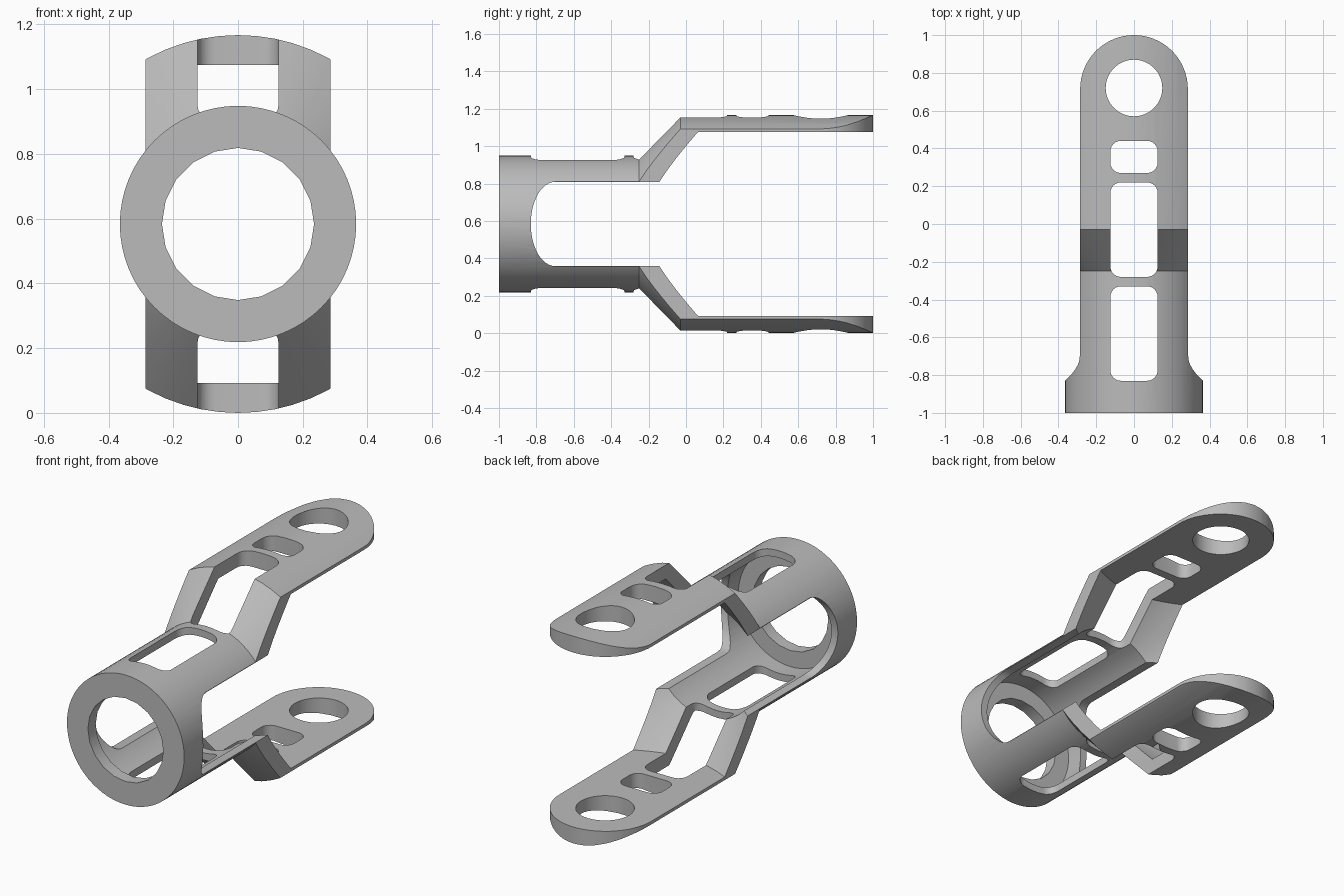
import bpy, bmesh, math

if "Cube" in bpy.data.objects:
    bpy.data.objects.remove(bpy.data.objects["Cube"])

AXIS_Z = 0.5835      # height of the tube axis
ARM_HALF = 0.285     # half width of the arms


def finish(name, bm):
    bmesh.ops.recalc_face_normals(bm, faces=bm.faces)
    mesh = bpy.data.meshes.new(name)
    bm.to_mesh(mesh)
    bm.free()
    obj = bpy.data.objects.new(name, mesh)
    bpy.context.collection.objects.link(obj)
    return obj


def revolve(name, profile, sides):
    """Solid of revolution about y from (y, radius) rings."""
    bm = bmesh.new()
    rings = []
    for y, r in profile:
        rings.append([bm.verts.new((r * math.cos(math.tau * i / sides), y,
                                    r * math.sin(math.tau * i / sides)))
                      for i in range(sides)])
    for a, b in zip(rings, rings[1:]):
        for i in range(sides):
            j = (i + 1) % sides
            bm.faces.new((a[i], a[j], b[j], b[i]))
    bm.faces.new(rings[0])
    bm.faces.new(rings[-1])
    return finish(name, bm)


def prism(name, outline, axis, half):
    """Extrude a 2D outline: (x, y) along z, or (y, z) along x."""
    bm = bmesh.new()
    place = (lambda p, h: (p[0], p[1], h)) if axis == 'Z' else (lambda p, h: (h, p[0], p[1]))
    low = [bm.verts.new(place(p, -half)) for p in outline]
    high = [bm.verts.new(place(p, half)) for p in outline]
    n = len(outline)
    bm.faces.new(low)
    bm.faces.new(high)
    for i in range(n):
        j = (i + 1) % n
        bm.faces.new((low[i], low[j], high[j], high[i]))
    return finish(name, bm)


def arc(cx, cy, rx, ry, start, end, steps):
    pts = []
    for i in range(steps + 1):
        a = math.radians(start + (end - start) * i / steps)
        pts.append((cx + rx * math.cos(a), cy + ry * math.sin(a)))
    return pts


def slot_outline(y0, y1, half, r):
    pts = []
    for cx, cy, a in ((half - r, y1 - r, 0), (r - half, y1 - r, 90),
                      (r - half, y0 + r, 180), (half - r, y0 + r, 270)):
        pts += arc(cx, cy, r, r, a, a + 90, 6)
    return pts


def combine(target, cutter, operation):
    mod = target.modifiers.new("cut", 'BOOLEAN')
    mod.operation = operation
    mod.solver = 'EXACT'
    mod.object = cutter
    bpy.context.view_layer.objects.active = target
    bpy.ops.object.modifier_apply(modifier=mod.name)
    bpy.data.objects.remove(cutter)


# Outer envelope: tube, flare and wide arm section
fork = revolve("fork_bracket", [(-1, 0.365), (-0.25, 0.365), (-0.03, AXIS_Z), (1.1, AXIS_Z)], 64)

# Plan outline: full tube collar, then narrow arms with a round end
plan = [(-0.7, -1.2), (0.7, -1.2), (0.7, -0.70), (ARM_HALF, -0.70)]
plan += arc(0, 0.715, ARM_HALF, ARM_HALF, 0, 180, 32)
plan += [(-ARM_HALF, -0.70), (-0.7, -0.70)]
combine(fork, prism("plan_cutter", plan, 'Z', 1), 'INTERSECT')

# Inner cavity: bore, flare and flat inner arm faces
cavity = revolve("cavity", [(-0.93, 0.325), (-0.18, 0.325), (0.24, 0.745), (1.2, 0.745)], 64)
flat = [(-1.5, -0.491), (1.5, -0.491), (1.5, 0.491), (-1.5, 0.491)]
combine(cavity, prism("flat_limit", flat, 'X', 1.2), 'INTERSECT')
combine(fork, cavity, 'DIFFERENCE')

# Front opening
combine(fork, revolve("front_hole", [(-1.1, 0.235), (-0.85, 0.235)], 20), 'DIFFERENCE')

# Side openings with elliptical front end
side = arc(-0.70, 0, 0.13, 0.225, 90, 270, 24) + [(1.3, -0.225), (1.3, 0.225)]
combine(fork, prism("side_cutter", side, 'X', 1), 'DIFFERENCE')

# Windows through both arms, and the round end hole
for y0, y1 in ((-0.83, -0.33), (-0.28, 0.22), (0.27, 0.44)):
    combine(fork, prism("window_cutter", slot_outline(y0, y1, 0.125, 0.055), 'Z', 1), 'DIFFERENCE')
combine(fork, prism("end_hole", arc(0, 0.72, 0.15, 0.15, 0, 350, 35), 'Z', 1), 'DIFFERENCE')

# Plain grey finish, standing on the ground
fork.location.z = AXIS_Z
grey = bpy.data.materials.new("grey")
grey.diffuse_color = (0.5, 0.5, 0.5, 1)
grey.use_nodes = True
grey.node_tree.nodes["Principled BSDF"].inputs["Base Color"].default_value = grey.diffuse_color
fork.data.materials.clear()
fork.data.materials.append(grey)
for face in fork.data.polygons:
    face.material_index = 0
bpy.ops.object.select_all(action='DESELECT')
fork.select_set(True)
bpy.context.view_layer.objects.active = fork
bpy.ops.object.shade_smooth_by_angle(angle=math.radians(25))
